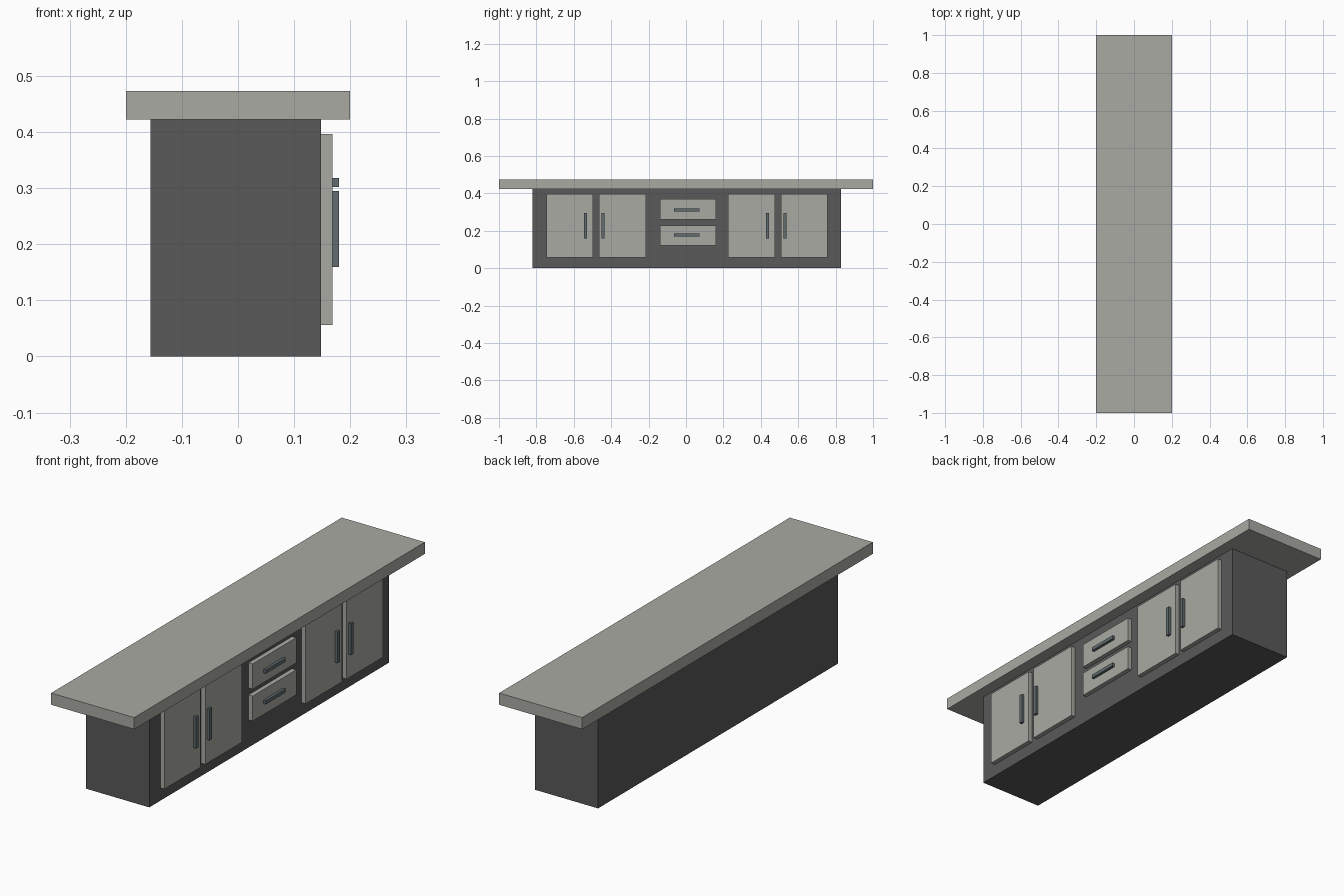
import bpy

if "Cube" in bpy.data.objects:
    bpy.data.objects.remove(bpy.data.objects["Cube"])


def material(name, rgb):
    m = bpy.data.materials.new(name)
    m.diffuse_color = (*rgb, 1)
    m.use_nodes = True
    m.node_tree.nodes["Principled BSDF"].inputs["Base Color"].default_value = m.diffuse_color
    return m


DARK = material("dark_carcass", (0.10, 0.10, 0.10))
LIGHT = material("light_panel", (0.40, 0.40, 0.37))
STEEL = material("steel", (0.12, 0.15, 0.16))


def box(name, x, y, z, mat):
    """Box from (min, max) ranges on each axis."""
    bpy.ops.mesh.primitive_cube_add(size=1)
    ob = bpy.context.object
    ob.name = name
    ob.location = [(a + b) / 2 for a, b in (x, y, z)]
    ob.scale = [b - a for a, b in (x, y, z)]
    bpy.ops.object.transform_apply(location=False, rotation=False, scale=True)
    ob.data.materials.append(mat)
    return ob


FRONT = (0.148, 0.168)    # depth of doors and drawer fronts
HANDLE = (0.168, 0.180)   # depth of handles

# Carcass and worktop
box("cabinet_body", (-0.156, 0.148), (-0.822, 0.828), (0, 0.422), DARK)
box("countertop", (-0.2, 0.2), (-1, 1), (0.422, 0.473), LIGHT)

# Doors, each with a vertical handle beside the meeting edge
doors = [(-0.746, -0.498, -0.537), (-0.465, -0.214, -0.444),
         (0.225, 0.476, 0.436), (0.507, 0.757, 0.529)]
for i, (y0, y1, hy) in enumerate(doors, 1):
    box(f"door_{i}", FRONT, (y0, y1), (0.056, 0.396), LIGHT)
    box(f"door_handle_{i}", HANDLE, (hy - 0.008, hy + 0.008), (0.159, 0.295), STEEL)

# Drawer fronts with horizontal handles
for name, z0, z1, hz in (("upper", 0.259, 0.369, 0.31), ("lower", 0.120, 0.229, 0.176)):
    box(f"{name}_drawer", FRONT, (-0.139, 0.161), (z0, z1), LIGHT)
    box(f"{name}_drawer_handle", HANDLE, (-0.065, 0.071), (hz - 0.008, hz + 0.008), STEEL)
